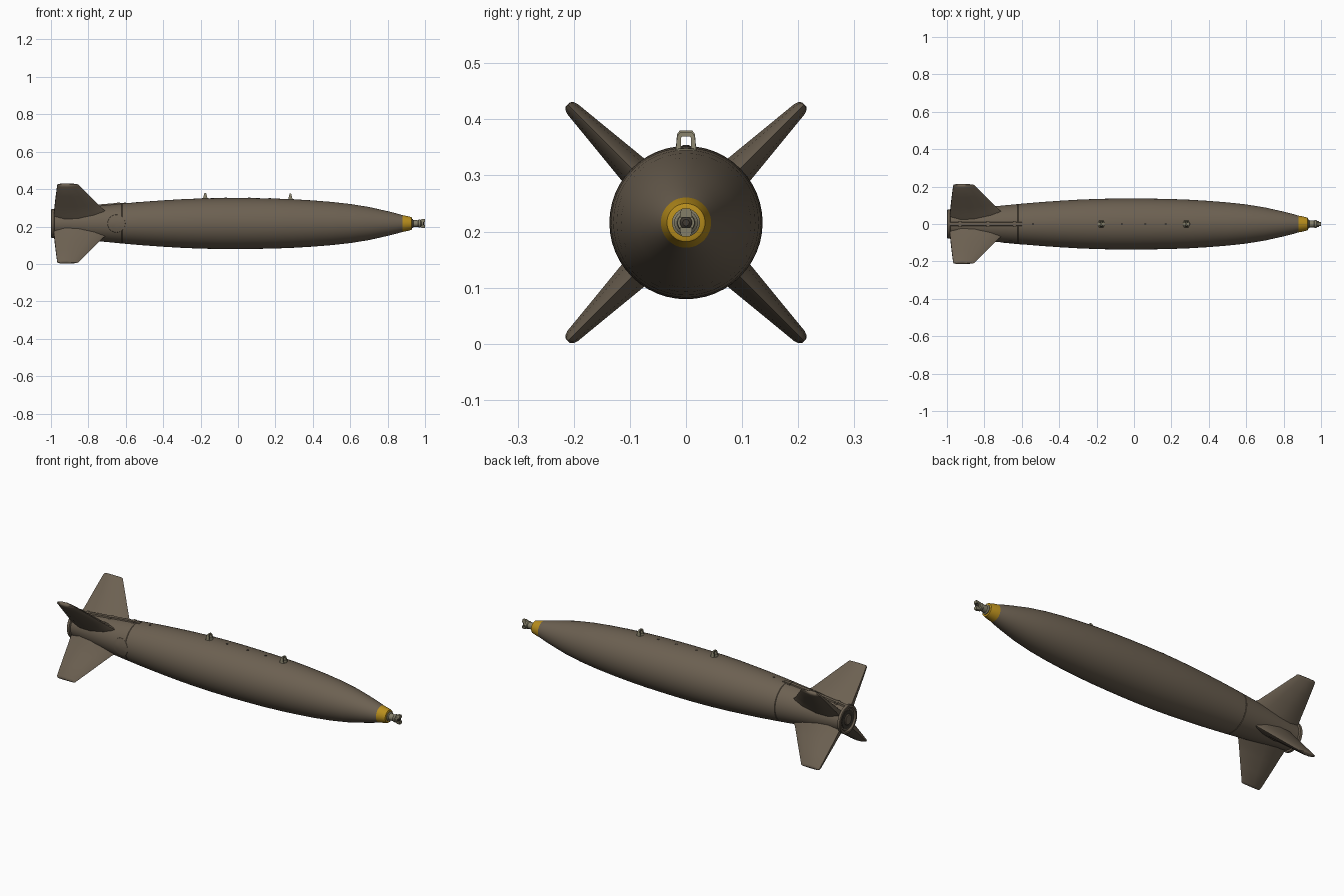
import bpy, bmesh, math
from mathutils import Vector, Matrix

if "Cube" in bpy.data.objects:
    bpy.data.objects.remove(bpy.data.objects["Cube"])

AXIS_Z = 0.216


def material(name, rgb):
    m = bpy.data.materials.new(name)
    m.diffuse_color = (*rgb, 1)
    m.use_nodes = True
    m.node_tree.nodes["Principled BSDF"].inputs["Base Color"].default_value = m.diffuse_color
    return m


OLIVE = material("olive drab", (0.150, 0.118, 0.083))
YELLOW = material("yellow band", (0.48, 0.27, 0.012))
METAL = material("dull metal", (0.23, 0.21, 0.14))
DARK = material("dark recess", (0.05, 0.042, 0.032))


def finish(name, bm, mats, angle=35):
    bmesh.ops.recalc_face_normals(bm, faces=bm.faces)
    mesh = bpy.data.meshes.new(name)
    bm.to_mesh(mesh)
    bm.free()
    ob = bpy.data.objects.new(name, mesh)
    bpy.context.collection.objects.link(ob)
    for m in mats:
        mesh.materials.append(m)
    bpy.ops.object.select_all(action='DESELECT')
    bpy.context.view_layer.objects.active = ob
    ob.select_set(True)
    bpy.ops.object.shade_smooth_by_angle(angle=math.radians(angle))
    return ob


def loft(bm, sections):
    """Skin a list of closed sections with quads and cap both ends."""
    rings = [[bm.verts.new(p) for p in s] for s in sections]
    n = len(rings[0])
    for a, b in zip(rings, rings[1:]):
        for i in range(n):
            bm.faces.new((a[i], a[(i + 1) % n], b[(i + 1) % n], b[i]))
    bm.faces.new(rings[0][::-1])
    bm.faces.new(rings[-1])


def lathe(name, profile, mats, segs=48):
    """Revolve (x, radius) pairs about the long axis."""
    bm = bmesh.new()
    loft(bm, [[(x, r * math.cos(2 * math.pi * i / segs),
                AXIS_Z + r * math.sin(2 * math.pi * i / segs))
               for i in range(segs)] for x, r in profile])
    return finish(name, bm, mats)


def box(bm, center, size):
    bmesh.ops.create_cube(bm, size=1, matrix=Matrix.Translation(center)
                          @ Matrix.Diagonal((*size, 1)))


# Main casing, with a shallow joint groove ahead of the tail
BODY = [(-0.985, 0.069), (-0.92, 0.075), (-0.85, 0.083), (-0.73, 0.096),
        (-0.622, 0.1065), (-0.620, 0.105), (-0.618, 0.107), (-0.5, 0.117),
        (-0.4, 0.124), (-0.3, 0.130), (-0.2, 0.134), (-0.1, 0.1362),
        (0.0, 0.1366), (0.1, 0.1355), (0.2, 0.1335), (0.3, 0.1295),
        (0.4, 0.1235), (0.5, 0.1155), (0.6, 0.1045), (0.7, 0.0885),
        (0.8, 0.066), (0.85, 0.0535), (0.88, 0.0445)]
lathe("casing", BODY, [OLIVE])


def body_radius(x):
    for (x0, r0), (x1, r1) in zip(BODY, BODY[1:]):
        if x0 <= x <= x1:
            return r0 + (r1 - r0) * (x - x0) / (x1 - x0)
    return 0


# Nose band and fuze
lathe("nose_band", [(0.879, 0.0448), (0.905, 0.040), (0.928, 0.034),
                    (0.930, 0.030)], [YELLOW])
lathe("fuze_body", [(0.925, 0.025), (0.934, 0.025), (0.938, 0.0185),
                    (0.962, 0.0175), (0.966, 0.021), (0.976, 0.021),
                    (0.98, 0.016), (0.988, 0.015)], [METAL], 24)
lathe("fuze_tip", [(0.985, 0.011), (0.993, 0.011), (0.997, 0.006)], [DARK], 16)
bm = bmesh.new()
for s in (1, -1):
    loft(bm, [[(x, y, AXIS_Z + s * z) for x, y in
               ((x0, -w), (1.0, -w), (1.0, w), (x0, w))]
              for z, x0, w in ((0.009, 0.972, 0.011), (0.019, 0.976, 0.010),
                               (0.025, 0.984, 0.007))])
finish("fuze_vanes", bm, [METAL])

# Tail ring with recessed rear face
lathe("tail_ring", [(-0.992, 0.058), (-1.0, 0.064), (-1.0, 0.074),
                    (-0.997, 0.077), (-0.984, 0.077), (-0.980, 0.068)], [OLIVE])
ring = bpy.data.objects["tail_ring"]
lathe("tail_recess", [(-0.9945, 0.05), (-0.985, 0.05)], [DARK])
lathe("tail_hub", [(-1.0, 0.026), (-0.997, 0.03), (-0.985, 0.03)], [OLIVE], 24)


# Four tapered fins in a diagonal cross
def fin_section(r, x_te, x_le, t):
    c, h = x_le - x_te, t / 2
    half = [(x_te, 0.35 * h), (x_te + 0.2 * c, 0.9 * h), (x_te + 0.45 * c, h),
            (x_te + 0.75 * c, 0.72 * h), (x_te + 0.95 * c, 0.25 * h)]
    outline = half + [(x_le, 0)] + [(x, -y) for x, y in reversed(half)]
    return [Vector((x, y, r)) for x, y in outline]


FIN = [(0.05, -0.985, -0.680, 0.078), (0.09, -0.984, -0.700, 0.068),
       (0.108, -0.982, -0.722, 0.061), (0.15, -0.979, -0.752, 0.053),
       (0.22, -0.973, -0.801, 0.039), (0.286, -0.967, -0.848, 0.026),
       (0.294, -0.964, -0.853, 0.020), (0.298, -0.958, -0.860, 0.010)]
for k, where in enumerate(("upper_front", "lower_front", "lower_rear", "upper_rear")):
    turn = Matrix.Translation((0, 0, AXIS_Z)) @ Matrix.Rotation(
        math.radians(45 + 90 * k), 4, 'X')
    bm = bmesh.new()
    loft(bm, [[turn @ p for p in fin_section(*s)] for s in FIN])
    finish("fin_" + where, bm, [OLIVE], 40)

# Arched suspension lugs with round seats
# Each entry: outer y, outer z, inner y, inner z, half length
ARCH = [(-0.018, 0.0, -0.009, 0.0, 0.012), (-0.016, 0.024, -0.009, 0.022, 0.006),
        (-0.011, 0.031, -0.007, 0.024, 0.004), (0.011, 0.031, 0.007, 0.024, 0.004),
        (0.016, 0.024, 0.009, 0.022, 0.006), (0.018, 0.0, 0.009, 0.0, 0.012)]
for label, x in (("rear", -0.175), ("front", 0.28)):
    z = AXIS_Z + body_radius(x) - 0.001
    bm = bmesh.new()
    loft(bm, [[(x - h, yo, z + zo), (x + h, yo, z + zo),
               (x + h, yi, z + zi), (x - h, yi, z + zi)]
              for yo, zo, yi, zi, h in ARCH])
    bmesh.ops.create_cone(bm, cap_ends=True, segments=20, radius1=0.02,
                          radius2=0.018, depth=0.006,
                          matrix=Matrix.Translation((x, 0, z)))
    finish("lug_" + label, bm, [METAL])

# Cable spine along the top of the tail
bm = bmesh.new()
loft(bm, [[(x, y, AXIS_Z + body_radius(x) + dz) for y, dz in
           ((-0.011, -0.01), (-0.009, up), (0.009, up), (0.011, -0.01))]
          for x, up in ((-0.984, 0.008), (-0.9, 0.008), (-0.8, 0.008),
                        (-0.73, 0.007), (-0.66, 0.006), (-0.6, 0.003))])
for x in (-0.93, -0.78, -0.64):
    box(bm, (x, 0, AXIS_Z + body_radius(x) + 0.002), (0.016, 0.03, 0.012))
finish("cable_spine", bm, [OLIVE])

# Small flush plugs on the top line
bm = bmesh.new()
for x in (-0.54, -0.065, 0.06, 0.17):
    bmesh.ops.create_cone(bm, cap_ends=True, segments=12, radius1=0.006,
                          radius2=0.006, depth=0.004, matrix=Matrix.Translation(
                              (x, 0, AXIS_Z + body_radius(x))))
finish("top_plugs", bm, [DARK])

# Round access cover on the front side of the tail
bm = bmesh.new()
cx, rc = -0.65, 0.048
rims = []
for rad, lift in ((rc, -0.001), (rc - 0.001, 0.001), (rc * 0.6, 0.001)):
    rim = []
    for i in range(32):
        a = 2 * math.pi * i / 32
        x, dz = cx + rad * math.cos(a), rad * math.sin(a)
        r = body_radius(x) + lift
        rim.append(bm.verts.new((x, -math.sqrt(r * r - dz * dz), AXIS_Z + dz)))
    rims.append(rim)
for a, b in zip(rims, rims[1:]):
    for i in range(32):
        j = (i + 1) % 32
        bm.faces.new((a[i], a[j], b[j], b[i]))
hub = bm.verts.new((cx, -body_radius(cx) - 0.001, AXIS_Z))
for i in range(32):
    bm.faces.new((rims[-1][i], rims[-1][(i + 1) % 32], hub))
finish("access_cover", bm, [OLIVE])
